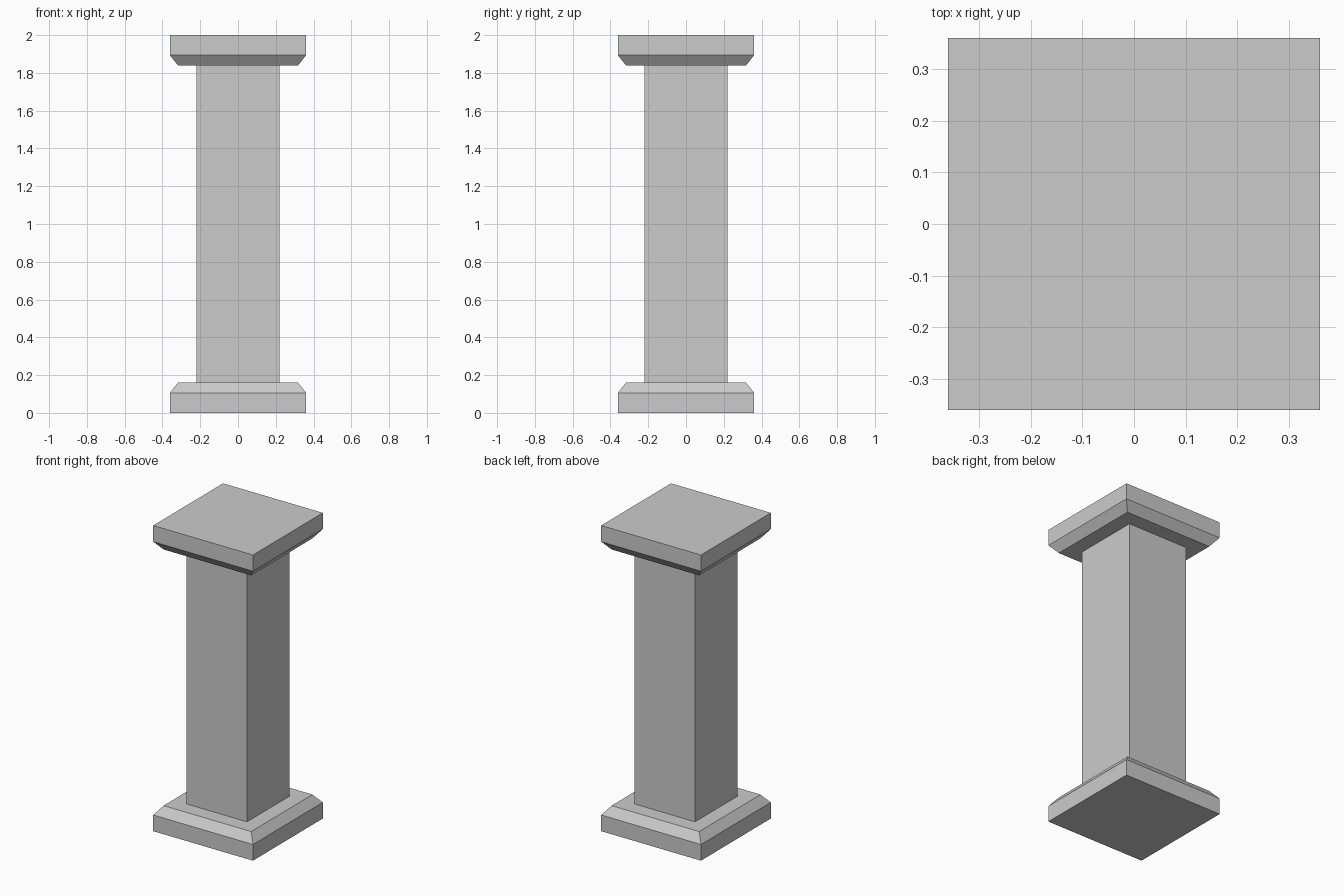
import bpy, bmesh

if "Cube" in bpy.data.objects:
    bpy.data.objects.remove(bpy.data.objects["Cube"])


def square_loft(name, sections):
    """Closed solid through square sections given as (half width, z), low to high."""
    bm = bmesh.new()
    rings = [[bm.verts.new((sx * h, sy * h, z))
              for sx, sy in ((-1, -1), (1, -1), (1, 1), (-1, 1))]
             for h, z in sections]
    bm.faces.new(rings[0][::-1])
    bm.faces.new(rings[-1])
    for low, high in zip(rings, rings[1:]):
        for i in range(4):
            j = (i + 1) % 4
            bm.faces.new((low[i], low[j], high[j], high[i]))
    mesh = bpy.data.meshes.new(name)
    bm.to_mesh(mesh)
    bm.free()
    obj = bpy.data.objects.new(name, mesh)
    bpy.context.collection.objects.link(obj)
    return obj


HEIGHT = 2.0
plinth = [(0.361, 0.0), (0.361, 0.106), (0.317, 0.162)]

# Bevelled base, and the same profile flipped for the capital
square_loft("base", plinth)
square_loft("capital", [(h, HEIGHT - z) for h, z in reversed(plinth)])

# Plain square shaft between them
square_loft("shaft", [(0.219, 0.162), (0.219, HEIGHT - 0.162)])
